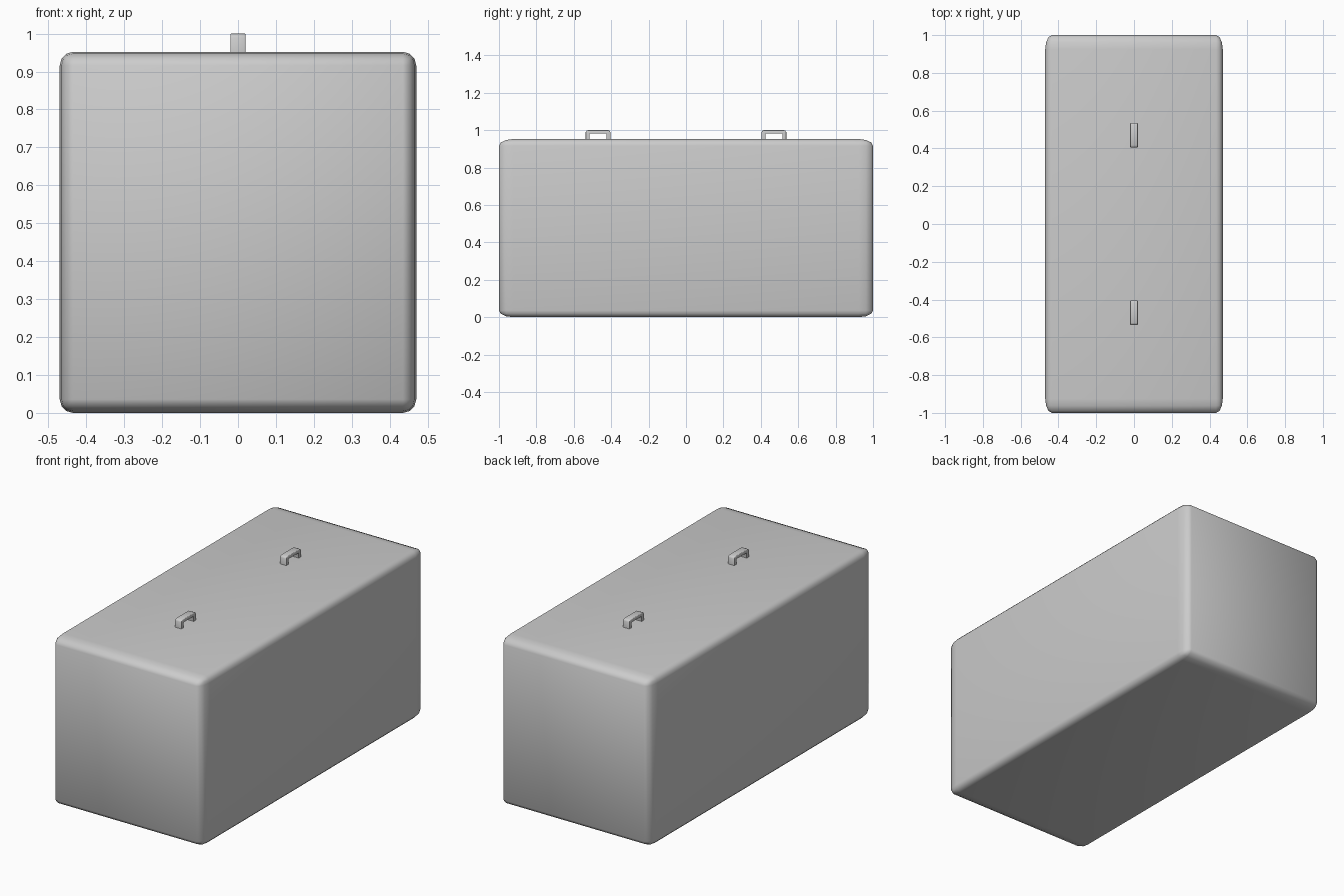
import bpy, bmesh

if "Cube" in bpy.data.objects:
    bpy.data.objects.remove(bpy.data.objects["Cube"])

HX, HY, H = 0.47, 1.0, 0.952


def make_object(name, bm, smooth_angle=None):
    bmesh.ops.recalc_face_normals(bm, faces=bm.faces)
    for f in bm.faces:
        f.smooth = True
    mesh = bpy.data.meshes.new(name)
    bm.to_mesh(mesh)
    bm.free()
    ob = bpy.data.objects.new(name, mesh)
    bpy.context.collection.objects.link(ob)
    if smooth_angle:
        mesh.set_sharp_from_angle(angle=smooth_angle)
    return ob


# Body: rounded cube stretched to size, so the rounding stretches along y
bm = bmesh.new()
bmesh.ops.create_cube(bm, size=2)
bmesh.ops.bevel(bm, geom=bm.edges[:], offset=0.075, segments=3,
                profile=0.5, affect='EDGES')
bmesh.ops.scale(bm, vec=(HX, HY, H / 2), verts=bm.verts)
bmesh.ops.translate(bm, vec=(0, 0, H / 2), verts=bm.verts)
make_object("box_body", bm)


# Handles: arch profile in (y, z) pushed out along x with softened edges
def handle(name, yc):
    outer = [(-0.066, -0.004), (-0.066, 0.037), (-0.062, 0.044), (-0.053, 0.048),
             (0.053, 0.048), (0.062, 0.044), (0.066, 0.037), (0.066, -0.004)]
    inner = [(-0.045, -0.004), (-0.045, 0.026), (-0.044, 0.028), (-0.041, 0.030),
             (0.041, 0.030), (0.044, 0.028), (0.045, 0.026), (0.045, -0.004)]
    bm = bmesh.new()
    rings = []
    for o, i in zip(outer, inner):
        rings.append([bm.verts.new((x, yc + p[0], H + p[1]))
                      for x, p in ((-0.02, o), (0.02, o), (0.02, i), (-0.02, i))])
    for a, b in zip(rings, rings[1:]):
        for k in range(4):
            bm.faces.new((a[k], a[(k + 1) % 4], b[(k + 1) % 4], b[k]))
    bm.faces.new(rings[0])
    bm.faces.new(rings[-1])
    # soften the long outer rims
    rims = [bm.edges.get((a[k], b[k])) for a, b in zip(rings, rings[1:]) for k in (0, 1)]
    bmesh.ops.bevel(bm, geom=rims, offset=0.003, segments=2, profile=0.5, affect='EDGES')
    make_object(name, bm, 0.9)


for label, y in (("front_handle", -0.47), ("back_handle", 0.47)):
    handle(label, y)
